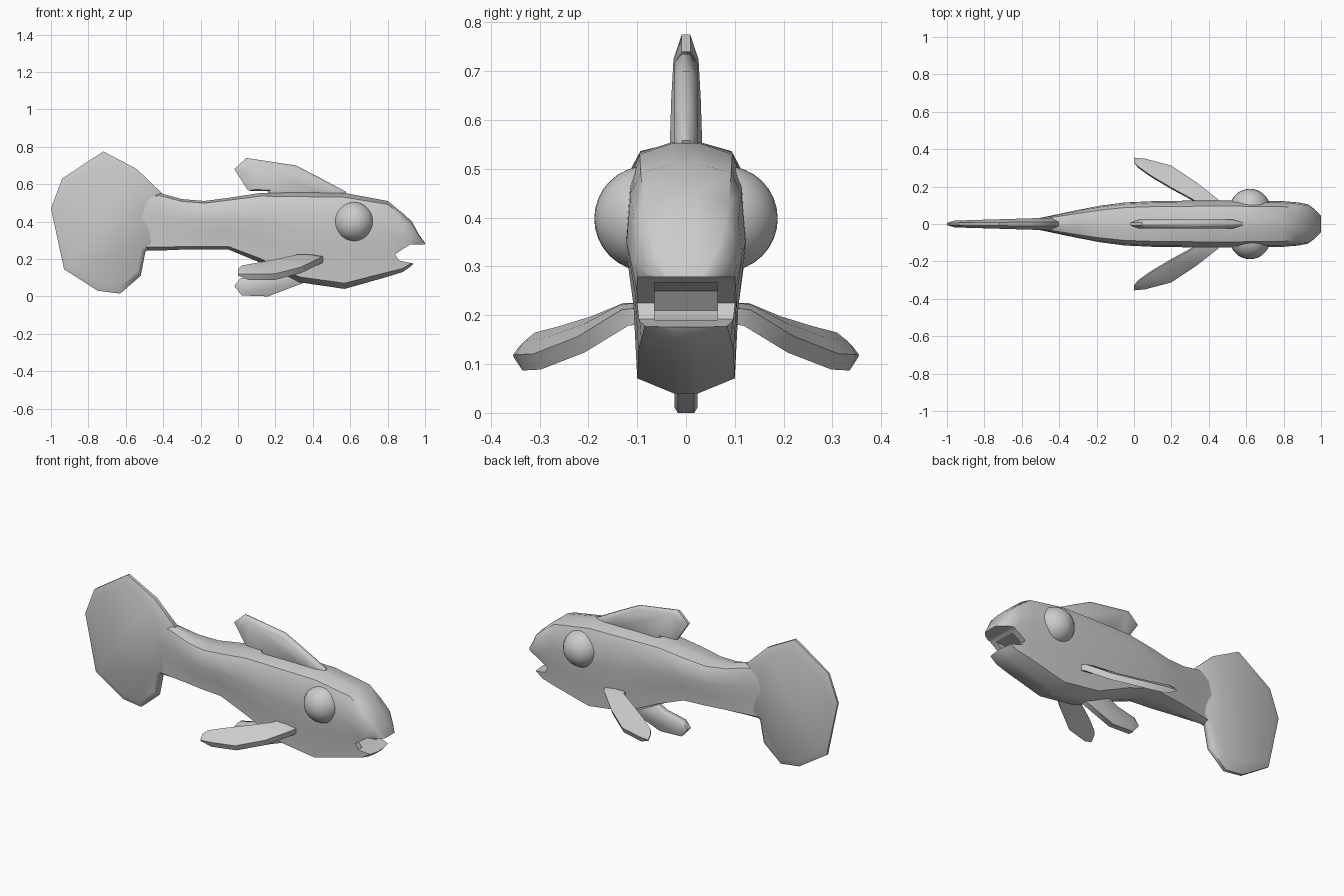
import bpy, bmesh, math
from mathutils import Vector

if "Cube" in bpy.data.objects:
    bpy.data.objects.remove(bpy.data.objects["Cube"])

grey = bpy.data.materials.new("plain grey")
grey.diffuse_color = (0.6, 0.6, 0.6, 1)
grey.use_nodes = True
grey.node_tree.nodes["Principled BSDF"].inputs["Base Color"].default_value = grey.diffuse_color


def finish(bm, name, angle=40):
    bmesh.ops.recalc_face_normals(bm, faces=bm.faces)
    me = bpy.data.meshes.new(name)
    bm.to_mesh(me)
    bm.free()
    ob = bpy.data.objects.new(name, me)
    bpy.context.collection.objects.link(ob)
    me.materials.append(grey)
    bpy.ops.object.select_all(action='DESELECT')
    ob.select_set(True)
    bpy.context.view_layer.objects.active = ob
    bpy.ops.object.shade_smooth_by_angle(angle=math.radians(angle))
    return ob


def loft(rings, name, angle=40):
    bm = bmesh.new()
    rows = [[bm.verts.new(p) for p in r] for r in rings]
    n = len(rows[0])
    for a, b in zip(rows, rows[1:]):
        for i in range(n):
            j = (i + 1) % n
            bm.faces.new((a[i], a[j], b[j], b[i]))
    bm.faces.new(rows[0])
    bm.faces.new(rows[-1])
    return finish(bm, name, angle)


def flat_fin(name, outline, thick, inset=0.84, rim=0.35):
    """Upright plate with a bevelled rim; thick(x) gives half thickness."""
    cx = sum(p[0] for p in outline) / len(outline)
    cz = sum(p[1] for p in outline) / len(outline)
    inner = [(cx + (x - cx) * inset, cz + (z - cz) * inset) for x, z in outline]

    def ring(pts, s):
        return [(x, s * thick(x), z) for x, z in pts]
    return loft([ring(inner, -1), ring(outline, -rim), ring(outline, rim),
                 ring(inner, 1)], name, 50)


# body: half cross-section (width, height fractions) lofted along x
half = [(.2, 0), (.8, .06), (.86, .35), (1, .6), (.93, .85), (.76, .955), (.22, 1)]
section = half + [(-y, z) for y, z in reversed(half)]
stations = [  # x, bottom, top, half width
    (-.56, .27, .50, .025), (-.49, .245, .545, .035), (-.42, .245, .553, .05),
    (-.30, .25, .52, .075), (-.18, .25, .51, .098), (-.05, .25, .527, .115),
    (.12, .18, .553, .123), (.33, .075, .555, .125), (.57, .04, .553, .125),
    (.80, .105, .51, .122), (.88, .13, .445, .115), (.93, .165, .40, .105),
    (.965, .21, .335, .08), (1.0, .255, .285, .045)]
body = loft([[(x, y * w, b + z * (t - b)) for y, z in section]
             for x, b, t, w in stations], "body", 40)


# mouth: open wedge between the jaws, then a throat hollow behind it
def cut(profile, w, name):
    tool = loft([[(x, s * w, z) for x, z in profile] for s in (-1, 1)], name)
    tool.hide_render = True
    mod = body.modifiers.new(name, 'BOOLEAN')
    mod.operation = 'DIFFERENCE'
    mod.solver = 'EXACT'
    mod.object = tool
    bpy.context.view_layer.objects.active = body
    bpy.ops.object.modifier_apply(modifier=name)
    bpy.data.objects.remove(tool)


cut([(.84, .225), (.92, .278), (1.1, .278), (1.1, .15), (.935, .176), (.86, .192)],
    .3, "mouth_wedge")
cut([(.72, .21), (.75, .25), (.91, .268), (.88, .19), (.75, .19)], .065, "throat")
bpy.ops.object.select_all(action='DESELECT')
body.select_set(True)
bpy.ops.object.shade_smooth_by_angle(angle=math.radians(40))

# tail, back and belly fins
flat_fin("tail_fin", [(-.40, .545), (-.54, .68), (-.72, .775), (-.94, .63),
                      (-1, .47), (-.93, .145), (-.75, .03), (-.63, .015),
                      (-.52, .11), (-.495, .24), (-.40, .30)],
         lambda x: .017 + (x + 1) * .03, .88)
flat_fin("back_fin", [(-.02, .68), (.045, .74), (.31, .70), (.45, .628), (.58, .558),
                      (.55, .50), (.17, .50), (.16, .562), (.055, .565)],
         lambda x: .024)
flat_fin("belly_fin", [(-.02, .055), (.02, .005), (.16, 0), (.345, .07),
                       (.40, .13), (.25, .18), (.13, .12), (.01, .095)],
         lambda x: .024, .86, .7)

# side fins: low leading edge paired with high trailing edge, root to tip
fin_path = [((.46, .08, .20), (.33, .08, .215)),
            ((.45, .125, .195), (.32, .125, .215)),
            ((.335, .215, .14), (.20, .19, .188)),
            ((.20, .305, .105), (.09, .255, .168)),
            ((.06, .342, .103), (.02, .305, .155)),
            ((.0, .353, .115), (.0, .33, .145))]
for side, label in ((-1, "right"), (1, "left")):
    rings = []
    for i, (lead, trail) in enumerate(fin_path):
        a, b = Vector(lead), Vector(trail)
        k = .004 if i == len(fin_path) - 1 else .018
        up = Vector((0, .4, .9)) * k
        mid = a.lerp(b, .5)
        pts = [a - up, mid - up * 1.1, b - up * .5, b + up * .6, mid + up * 1.1, a + up]
        rings.append([(p.x, p.y * side, p.z) for p in pts])
    loft(rings, label + "_side_fin", 45)

    # eye
    bm = bmesh.new()
    bmesh.ops.create_uvsphere(bm, u_segments=32, v_segments=16, radius=.108)
    bmesh.ops.translate(bm, verts=bm.verts, vec=(.62, side * .08, .398))
    finish(bm, label + "_eye")
